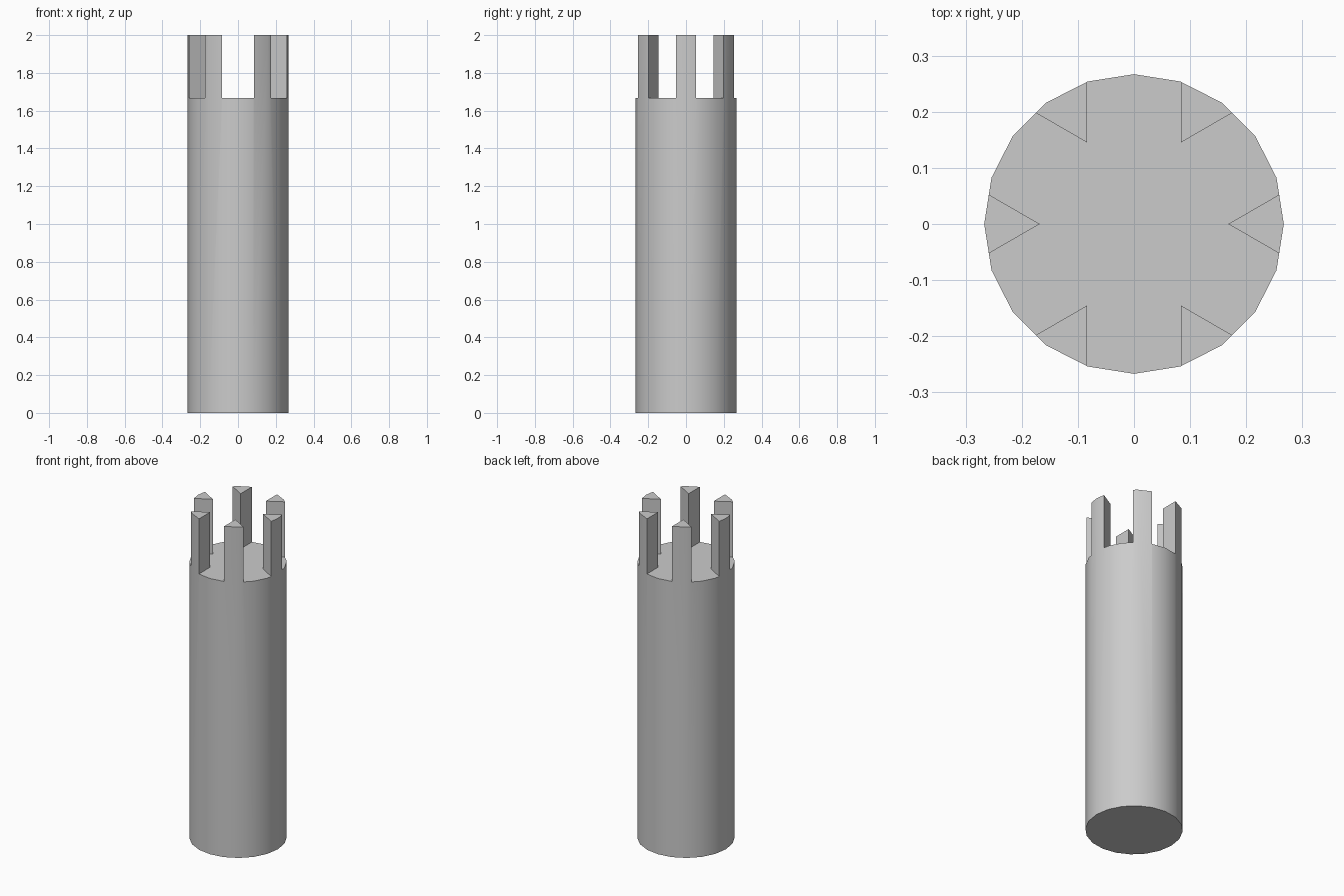
import bpy
import math

RADIUS = 0.267
HEIGHT = 2.0
FLOOR = 1.667        # bottom of the slots
SLOT_WIDTH = 0.168

cube = bpy.data.objects.get("Cube")
if cube:
    bpy.data.objects.remove(cube, do_unlink=True)

# Plain grey material
grey = bpy.data.materials.new("plain_grey")
grey.use_nodes = True
colour = (0.6, 0.6, 0.6, 1)
grey.diffuse_color = colour
grey.node_tree.nodes["Principled BSDF"].inputs["Base Color"].default_value = colour

# Twenty-sided column
bpy.ops.mesh.primitive_cylinder_add(vertices=20, radius=RADIUS, depth=HEIGHT,
                                    location=(0, 0, HEIGHT / 2))
column = bpy.context.object
column.name = "slotted_column"
column.data.materials.append(grey)


def cut_slot(angle):
    """Cut one straight slot across the top, through the axis."""
    depth = 0.5
    bpy.ops.mesh.primitive_cube_add(size=1, location=(0, 0, FLOOR + depth / 2),
                                    rotation=(0, 0, angle))
    cutter = bpy.context.object
    cutter.name = "slot_cutter"
    cutter.scale = (1, SLOT_WIDTH, depth)
    cutter.hide_render = True
    cutter.data.materials.append(grey)
    bpy.context.view_layer.update()

    slot = column.modifiers.new("slot", 'BOOLEAN')
    slot.operation = 'DIFFERENCE'
    slot.solver = 'EXACT'
    slot.object = cutter
    bpy.context.view_layer.objects.active = column
    bpy.ops.object.modifier_apply(modifier=slot.name)
    bpy.data.objects.remove(cutter, do_unlink=True)


# Three crossing slots leave six wedge-shaped prongs
for degrees in (30, 90, 150):
    cut_slot(math.radians(degrees))

# Round sides, crisp rims and slot edges
bpy.ops.object.select_all(action='DESELECT')
column.select_set(True)
bpy.context.view_layer.objects.active = column
bpy.ops.object.shade_smooth_by_angle(angle=math.radians(30))
